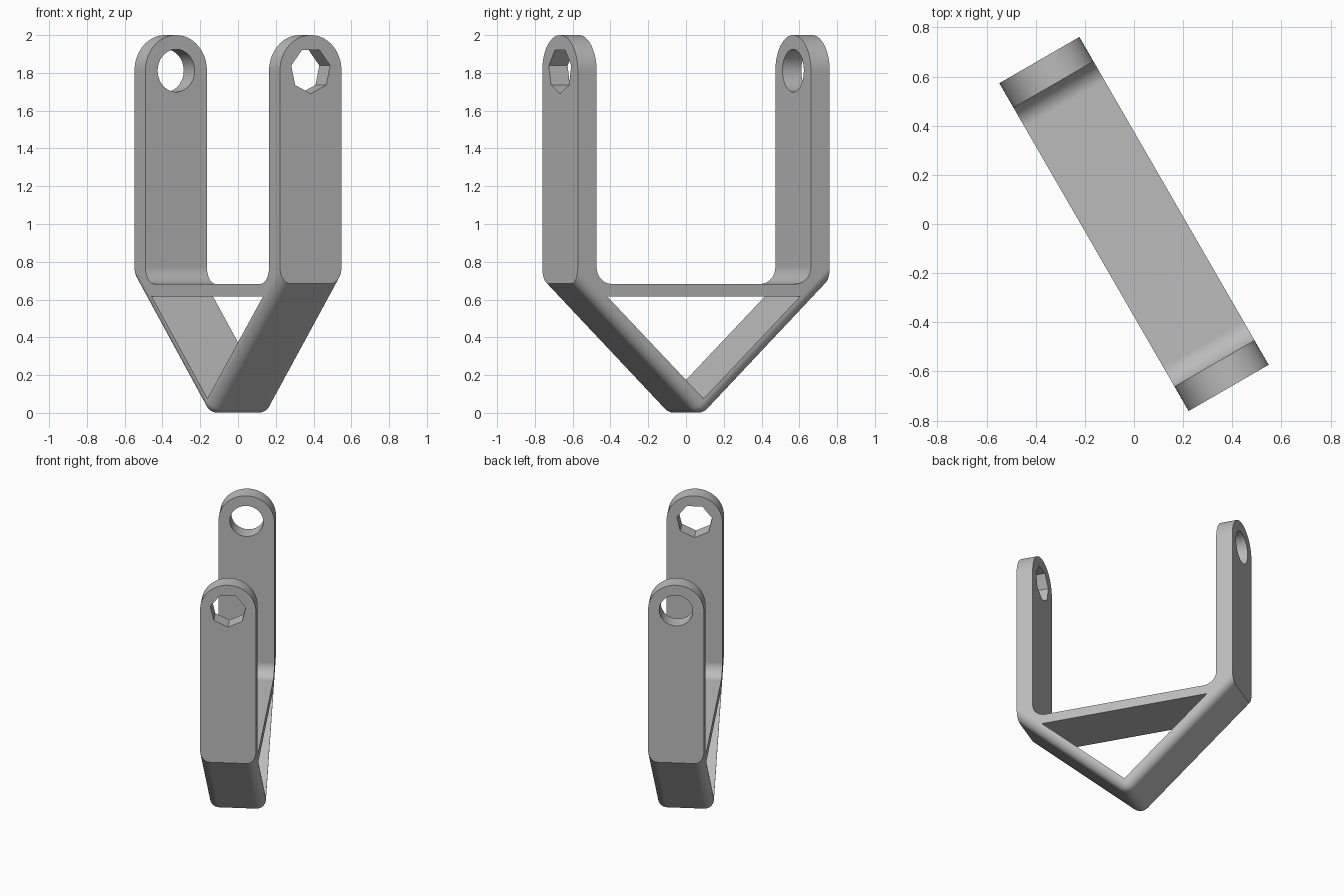
import bpy, bmesh, math
from mathutils import Matrix

if "Cube" in bpy.data.objects:
    bpy.data.objects.remove(bpy.data.objects["Cube"], do_unlink=True)

# Main dimensions, along the span (x), across the strap (y) and up (z)
OUT, INN, HALF, TOP = 0.77, 0.655, 0.188, 2.0
BAR_TOP, BAR_LOW, CREASE, APEX = 0.683, 0.615, 0.685, -0.024
HOLE_Z = TOP - HALF

grey = bpy.data.materials.new("grey")
grey.use_nodes = True
grey.diffuse_color = (0.5, 0.5, 0.5, 1)
grey.node_tree.nodes["Principled BSDF"].inputs["Base Color"].default_value = grey.diffuse_color


def prism(points, half):
    """Extrude an (x, z) outline from -half to half along y."""
    bm = bmesh.new()
    face = bm.faces.new([bm.verts.new((x, -half, z)) for x, z in points])
    new = bmesh.ops.extrude_face_region(bm, geom=[face])["geom"]
    verts = [v for v in new if isinstance(v, bmesh.types.BMVert)]
    bmesh.ops.translate(bm, verts=verts, vec=(0, 2 * half, 0))
    bmesh.ops.recalc_face_normals(bm, faces=bm.faces)
    return bm


def finish(bm, name):
    mesh = bpy.data.meshes.new(name)
    bm.to_mesh(mesh)
    bm.free()
    obj = bpy.data.objects.new(name, mesh)
    bpy.context.collection.objects.link(obj)
    mesh.materials.append(grey)
    return obj


def round_edges(bm, rule, radius, segments):
    edges = []
    for e in bm.edges:
        mid = (e.verts[0].co + e.verts[1].co) / 2
        if rule(mid, (e.verts[1].co - e.verts[0].co).normalized()):
            edges.append(e)
    bmesh.ops.bevel(bm, geom=edges, offset=radius, offset_type='OFFSET',
                    segments=segments, profile=0.5, affect='EDGES', clamp_overlap=False)


# Bracket: two arms on a crossbar, with a pointed brace below
right_half = [(OUT, CREASE), (OUT, TOP), (INN, TOP), (INN, BAR_TOP)]
left_half = [(-x, z) for x, z in reversed(right_half)]
bm = prism([(0, APEX)] + right_half + left_half, HALF)

# Rounded inner corners, arm ends, and lower edges of the brace
round_edges(bm, lambda m, d: abs(d.y) > 0.9 and abs(abs(m.x) - INN) < 0.01 and m.z < 1, 0.09, 8)
round_edges(bm, lambda m, d: abs(d.x) > 0.9 and m.z > TOP - 0.01, HALF - 0.0005, 16)
round_edges(bm, lambda m, d: m.z < CREASE - 0.1, 0.063, 8)
bmesh.ops.recalc_face_normals(bm, faces=bm.faces)
bracket = finish(bm, "bracket")


def arm_hole(name, x, radius, sides):
    """Cutter through one arm, with a corner pointing straight down."""
    bm = bmesh.new()
    bmesh.ops.create_cone(bm, cap_ends=True, segments=sides, radius1=radius,
                          radius2=radius, depth=0.3)
    lowest = min(bm.verts, key=lambda v: v.co.y).co
    spin = -math.pi / 2 - math.atan2(lowest.y, lowest.x)
    place = (Matrix.Translation((x, 0, HOLE_Z)) @ Matrix.Rotation(math.pi / 2, 4, 'Z')
             @ Matrix.Rotation(math.pi / 2, 4, 'X') @ Matrix.Rotation(spin, 4, 'Z'))
    bm.transform(place)
    return finish(bm, name)


mid_arm = (OUT + INN) / 2
cutters = [
    finish(prism([(0, 0.075), (0.589, BAR_LOW), (-0.589, BAR_LOW)], 0.4), "brace_opening"),
    arm_hole("bolt_hole", -mid_arm, 0.113, 48),
    arm_hole("nut_hole", mid_arm, 0.122, 7),
]

# Cut the openings, then discard the cutters
bpy.ops.object.select_all(action='DESELECT')
bpy.context.view_layer.objects.active = bracket
bracket.select_set(True)
for cutter in cutters:
    cutter.hide_render = True
    mod = bracket.modifiers.new("cut", 'BOOLEAN')
    mod.operation, mod.solver, mod.object = 'DIFFERENCE', 'EXACT', cutter
    bpy.ops.object.modifier_apply(modifier=mod.name)
    bpy.data.objects.remove(cutter, do_unlink=True)

# Turn the bracket in plan and shade it
bracket.data.transform(Matrix.Rotation(math.radians(-60), 4, 'Z'))
bpy.ops.object.shade_smooth_by_angle(angle=math.radians(30))
weighted = bracket.modifiers.new("even_shading", 'WEIGHTED_NORMAL')
weighted.keep_sharp = True
